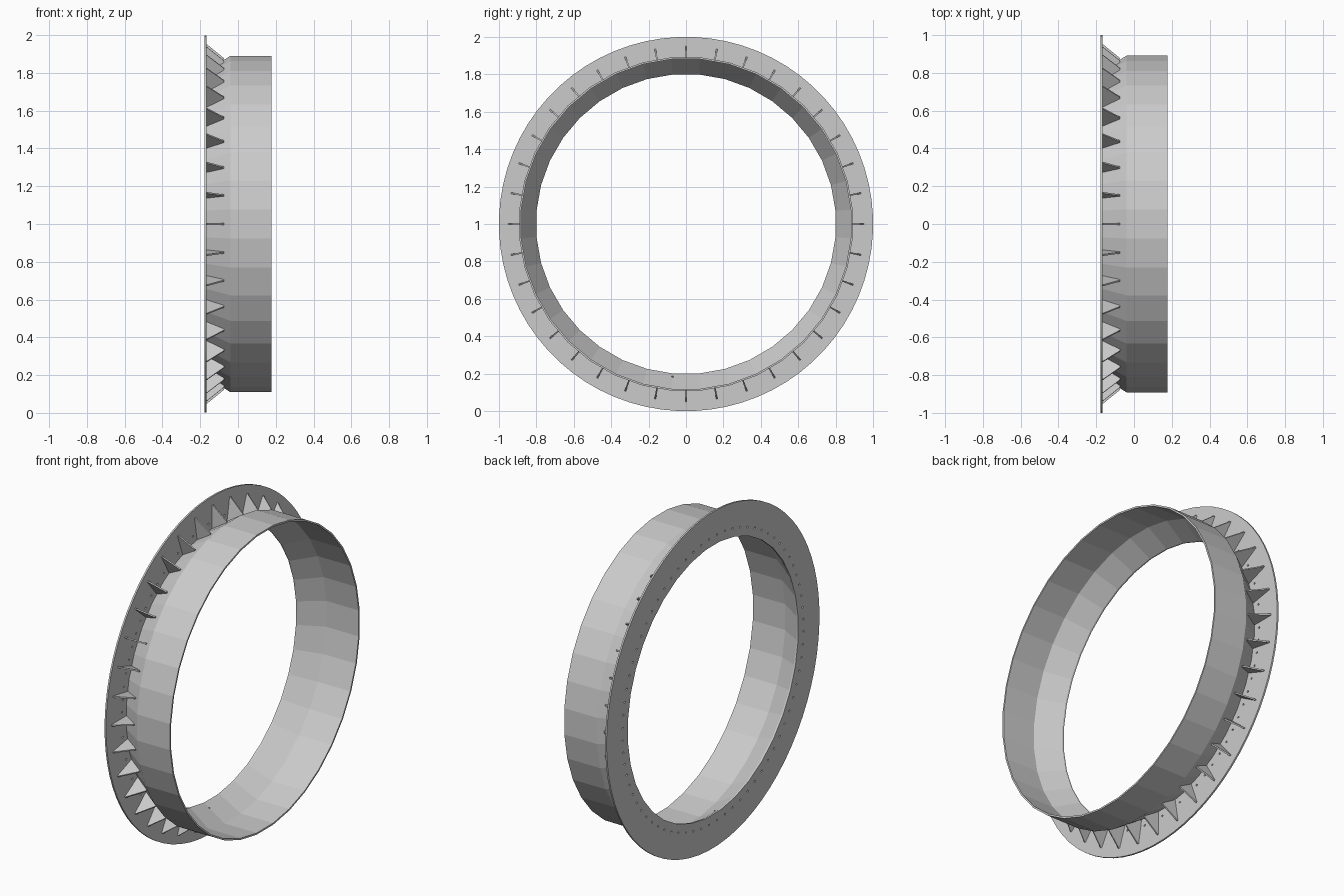
import bpy, bmesh
from math import sin, cos, pi, radians

if "Cube" in bpy.data.objects:
    bpy.data.objects.remove(bpy.data.objects["Cube"])

X0, X1 = -0.178, 0.177      # flange face and open end along the axis
T = 0.01                    # plate thickness
N = 36                      # facets and gussets


def at(x, r, a, side=0.0):
    """Point at axial x, radius r, angle a from the top, shifted sideways."""
    return (x, r * sin(a) + side * cos(a), 1 + r * cos(a) - side * sin(a))


def mesh_object(name, bm):
    bmesh.ops.recalc_face_normals(bm, faces=bm.faces)
    me = bpy.data.meshes.new(name)
    bm.to_mesh(me)
    bm.free()
    ob = bpy.data.objects.new(name, me)
    bpy.context.collection.objects.link(ob)
    return ob


# Flange: flat ring with small bolt holes, filled 2D curve
cu = bpy.data.curves.new("flange", 'CURVE')
cu.dimensions = '2D'
cu.fill_mode = 'BOTH'
cu.extrude = T / 2


def circle(cx, cy, r, n):
    sp = cu.splines.new('POLY')
    sp.points.add(n - 1)
    for i, p in enumerate(sp.points):
        a = 2 * pi * (i + 0.5) / n
        p.co = (cx + r * cos(a), cy + r * sin(a), 0, 1)
    sp.use_cyclic_u = True


circle(0, 0, 1.0, 72)
circle(0, 0, 0.802, N)
for i in range(72):
    a = radians(2.5 + 5 * i)
    circle(0.85 * cos(a), 0.85 * sin(a), 0.006, 8)
flange = bpy.data.objects.new("flange", cu)
bpy.context.collection.objects.link(flange)
flange.location = (X0 + T / 2, 0, 1)
flange.rotation_euler = (0, pi / 2, 0)
bpy.context.view_layer.objects.active = flange
flange.select_set(True)
bpy.ops.object.convert(target='MESH')

# Barrel: conical neck opening into a straight rim, closed wall section
section = [(X0 + T, 0.812), (-0.04, 0.894), (X1, 0.894),
           (X1, 0.884), (-0.036, 0.884), (X0 + T, 0.802)]
bm = bmesh.new()
rings = [[bm.verts.new(at(x, r, 2 * pi * (i + 0.5) / N)) for x, r in section]
         for i in range(N)]
for i in range(N):
    a, b = rings[i], rings[(i + 1) % N]
    for j in range(len(section)):
        k = (j + 1) % len(section)
        bm.faces.new((a[j], a[k], b[k], b[j]))
mesh_object("barrel", bm)

# Gussets: thin triangular plates between neck and flange
profile = [(X0 + T, 0.807), (X0 + T, 0.95), (-0.163, 0.95),
           (-0.073, 0.877), (-0.073, 0.868)]
bm = bmesh.new()
for i in range(N):
    a = 2 * pi * i / N
    lo, hi = [[bm.verts.new(at(x, r, a, s)) for x, r in profile]
              for s in (-0.004, 0.004)]
    bm.faces.new(lo)
    bm.faces.new(hi[::-1])
    for j in range(len(profile)):
        k = (j + 1) % len(profile)
        bm.faces.new((lo[j], lo[k], hi[k], hi[j]))
mesh_object("gussets", bm)

# Drain plug low inside the neck
bpy.ops.mesh.primitive_cylinder_add(vertices=8, radius=0.006, depth=0.014,
                                    location=at(-0.14, 0.823, radians(185)))
bpy.context.object.name = "drain_plug"
